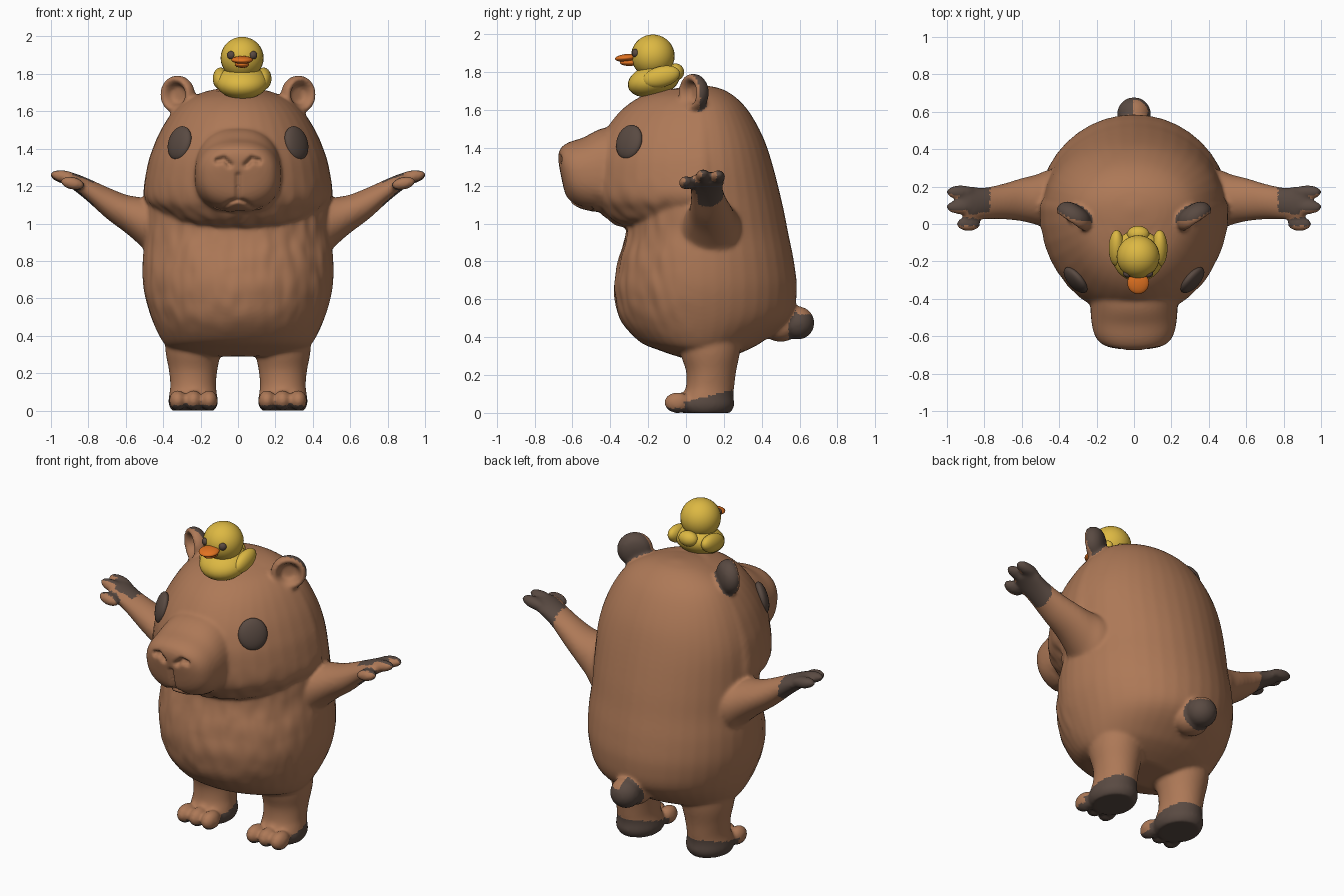
import bpy, bmesh, math
from mathutils import Matrix, Vector, noise

old = bpy.data.objects.get("Cube")
if old:
    bpy.data.objects.remove(old)


def material(name, rgb):
    m = bpy.data.materials.new(name)
    m.use_nodes = True
    m.diffuse_color = (*rgb, 1)
    m.node_tree.nodes["Principled BSDF"].inputs["Base Color"].default_value = (*rgb, 1)
    return m


FUR = material("brown fur", (0.42, 0.19, 0.095))
DARK = material("dark brown", (0.1, 0.068, 0.054))
YELLOW = material("duck yellow", (0.72, 0.48, 0.055))
ORANGE = material("beak orange", (0.76, 0.17, 0.015))


def spline(keys, steps=5):
    """Catmull-Rom interpolation through rows of numbers."""
    out = []
    for i in range(len(keys) - 1):
        a, b, c, d = (keys[min(max(i + k, 0), len(keys) - 1)] for k in (-1, 0, 1, 2))
        for s in range(steps):
            t = s / steps
            out.append([q + t / 2 * (r - p + t * (2*p - 5*q + 4*r - s2 + t * (3*(q - r) + s2 - p)))
                        for p, q, r, s2 in zip(a, b, c, d)])
    return out + [list(keys[-1])]


def loft(bm, axis, keys, matrix=Matrix(), power=1.0, side=1, count=40):
    """Rows: position on axis, centre u, centre v, radius u, radius v below, radius v above."""
    rings = []
    for t, cu, cv, ru, low, high in spline(keys):
        ring = []
        for k in range(count):
            a = math.tau * k / count
            c, s = math.cos(a), math.sin(a)
            u = cu + ru * math.copysign(abs(c) ** power, c)
            v = cv + (high if s > 0 else low) * math.copysign(abs(s) ** power, s)
            p = {"x": (t, u, v), "y": (u, t, v), "z": (u, v, t)}[axis]
            p = matrix @ Vector(p)
            ring.append(bm.verts.new((p.x * side, p.y, p.z)))
        rings.append(ring)
    faces = [bm.faces.new(rings[0]), bm.faces.new(rings[-1])]
    for r, q in zip(rings, rings[1:]):
        for k in range(count):
            n = (k + 1) % count
            faces.append(bm.faces.new((r[k], r[n], q[n], q[k])))
    bmesh.ops.recalc_face_normals(bm, faces=faces)


def ball(bm, centre, radii, turn=Matrix()):
    m = Matrix.Translation(centre) @ turn @ Matrix.Diagonal((*radii, 1))
    bmesh.ops.create_uvsphere(bm, u_segments=28, v_segments=18, radius=1, matrix=m)


def finish(name, bm, mat):
    mesh = bpy.data.meshes.new(name)
    bm.to_mesh(mesh)
    bm.free()
    mesh.materials.append(mat)
    mesh.shade_smooth()
    obj = bpy.data.objects.new(name, mesh)
    bpy.context.collection.objects.link(obj)
    return obj


# Torso
bm = bmesh.new()
torso = [(.29, .26, .1, .14), (.33, .36, .22, .24), (.38, .41, .33, .33), (.5, .465, .43, .475),
         (.65, .505, .46, .505), (.8, .51, .44, .49), (.95, .495, .4, .46), (1.1, .49, .4, .43),
         (1.3, .475, .42, .38), (1.45, .43, .4, .33), (1.58, .36, .35, .26), (1.66, .28, .26, .19),
         (1.71, .16, .15, .11), (1.73, .02, .02, .02)]
loft(bm, "z", [(z, 0, .08, w, f, b) for z, w, f, b in torso])

# Head with full cheeks
head = [(.95, .25, .3), (1, .38, .46), (1.07, .46, .54), (1.15, .505, .575), (1.3, .487, .575),
        (1.4, .457, .55), (1.5, .413, .5), (1.6, .347, .42), (1.67, .265, .32), (1.71, .15, .2)]
loft(bm, "z", [(z, 0, .08, w, f, w * .4) for z, w, f in head])

# Muzzle, leaning forward at the top
lean = Matrix()
lean[1][2], lean[1][3] = -.2, .25
muzzle = [(-.25, .25, .2, .28), (-.4, .235, .2, .25), (-.5, .23, .19, .205), (-.58, .215, .175, .18),
          (-.63, .18, .145, .15), (-.655, .11, .1, .1), (-.66, .02, .02, .02)]
loft(bm, "y", [(y, 0, 1.25, w, l, h) for y, w, l, h in muzzle], lean, .85)

# Limbs and ears on both sides
EAR = Vector((.315, .05, 1.69))
arm = [(.3, .13, .98, .17, .19, .17), (.45, .13, .98, .16, .17, .15), (.52, .13, 1.01, .135, .13, .13),
       (.6, .13, 1.055, .115, .105, .1), (.7, .12, 1.11, .095, .085, .085), (.8, .11, 1.18, .085, .065, .06),
       (.88, .11, 1.225, .09, .045, .045), (.93, .12, 1.24, .06, .03, .03)]
leg = [(0, .24, .1, .115, .12, .135), (.04, .24, .1, .132, .15, .155), (.09, .24, .1, .127, .12, .15),
       (.14, .24, .11, .122, .11, .145), (.22, .24, .125, .13, .125, .14), (.32, .24, .13, .148, .16, .155),
       (.45, .24, .13, .15, .17, .17)]
bowl = [(.05, .03), (.035, .075), (0, .1), (-.035, .098), (-.05, .08), (-.03, .06), (0, .045), (.005, .01)]
for side in (1, -1):
    loft(bm, "x", arm, side=side)
    for x, y, z, length in ((.925, .17, 1.245, .08), (.925, .09, 1.25, .08), (.885, .0, 1.215, .065)):
        ball(bm, (side * x, y, z), (length, .038, .034), Matrix.Rotation(-side * .2, 4, "Y"))
    loft(bm, "z", leg, side=side)
    for x in (.155, .238, .322):
        ball(bm, (side * x, -.045, .054), (.046, .07, .055))
    loft(bm, "y", [(t, 0, 0, r, r, r) for t, r in bowl],
         Matrix.Translation(EAR) @ Matrix.Rotation(.6, 4, "Z"), side=side)

# Tail
TAIL = Vector((0, .59, .475))
ball(bm, TAIL, (.09, .088, .088))
ball(bm, (0, .5, .46), (.1, .1, .085))

# Fuse the parts into one soft skin
draft = finish("draft", bm, FUR)
fuse = draft.modifiers.new("fuse", "REMESH")
fuse.mode, fuse.voxel_size = "VOXEL", .011
soften = draft.modifiers.new("soften", "SMOOTH")
soften.factor, soften.iterations = .5, 7
graph = bpy.context.evaluated_depsgraph_get()
skin = bpy.data.meshes.new_from_object(draft.evaluated_get(graph))
bpy.data.objects.remove(draft)
skin.name = "body"
body = bpy.data.objects.new("body", skin)
bpy.context.collection.objects.link(body)

# Mouth and nostril grooves, and a rough coat on belly and cheeks
mouth = [(0, 1.26), (0, 1.13), (.04, 1.115), (.08, 1.085), (.12, 1.085)]
nostril = [(.045, 1.315), (.075, 1.345), (.11, 1.335)]


def groove(x, z, path):
    best = 1
    for a, b in zip(path, path[1:]):
        a, b, p = Vector(a), Vector(b), Vector((x, z))
        t = min(max((p - a).dot(b - a) / (b - a).length_squared, 0), 1)
        best = min(best, (p - a.lerp(b, t)).length)
    return best


normals = [v.normal.copy() for v in skin.vertices]
for v, n in zip(skin.vertices, normals):
    p = v.co.copy()
    if p.y < -.5 and p.z > 1.04:
        for path, depth, width in ((mouth, .022, .011), (nostril, .03, .014)):
            v.co.y += depth * math.exp(-(groove(abs(p.x), p.z, path) / width) ** 2)
    elif p.y < .1 and abs(p.x) < .5 and .4 < p.z < 1.25:
        fade = min(1, (.1 - p.y) * 4, (p.z - .4) * 6, (1.25 - p.z) * 6)
        v.co += n * noise.noise((p.x * 16, p.y * 16, p.z * 8)) * .008 * fade


# Dark paws, ear backs and tail
def is_dark(p, n):
    x = abs(p.x)
    if x > .77 and p.z > 1:
        return n.y > -.4 and p.y > -.01
    if p.z < .12 and p.y < .4:
        return n.z < -.5 or (p.y > -.01 and n.y > -.6 and p.z < .06 + .25 * p.y)
    if p.z > 1.58:
        d = Vector((x, p.y, p.z)) - EAR
        out = Vector((n.x if p.x > 0 else -n.x, n.y, n.z))
        return d.length < .14 and d.normalized().dot(out) > .4 and n.y + .3 * n.z > .1
    if (p - TAIL).length < .12 and p.y > .54:
        return (p - TAIL).dot(n) > .06 and (n.z < .55 or n.x < -.05)
    return False


skin.materials.clear()
skin.materials.append(FUR)
skin.materials.append(DARK)
skin.update()
for f in skin.polygons:
    f.material_index = int(is_dark(f.center, f.normal))
skin.shade_smooth()

# Eyes
for side, label in ((1, "left"), (-1, "right")):
    bm = bmesh.new()
    turn = Matrix.Rotation(side * .85, 4, "Z") @ Matrix.Rotation(-.25, 4, "X")
    ball(bm, (side * .312, -.3, 1.43), (.085, .035, .093), turn)
    finish(label + "_eye", bm, DARK)

# Toy duck, tipped forward on the head
MID = .022
bm = bmesh.new()
tip = Matrix.Rotation(.25, 4, "X")
ball(bm, (MID, -.17, 1.755), (.14, .14, .085), tip)
ball(bm, (MID, -.175, 1.885), (.115, .115, .113))
ball(bm, (MID, -.055, 1.8), (.06, .045, .045), tip)
for side in (1, -1):
    ball(bm, (MID + side * .115, -.13, 1.775), (.042, .1, .055), tip)
finish("duck", bm, YELLOW)

bm = bmesh.new()
ball(bm, (MID, -.315, 1.875), (.058, .06, .02), Matrix.Rotation(.1, 4, "X"))
ball(bm, (MID, -.3, 1.85), (.038, .05, .018))
finish("duck_beak", bm, ORANGE)

bm = bmesh.new()
for side in (1, -1):
    ball(bm, (MID + side * .06, -.268, 1.9), (.022, .017, .022), Matrix.Rotation(side * .5, 4, "Z"))
finish("duck_eyes", bm, DARK)
